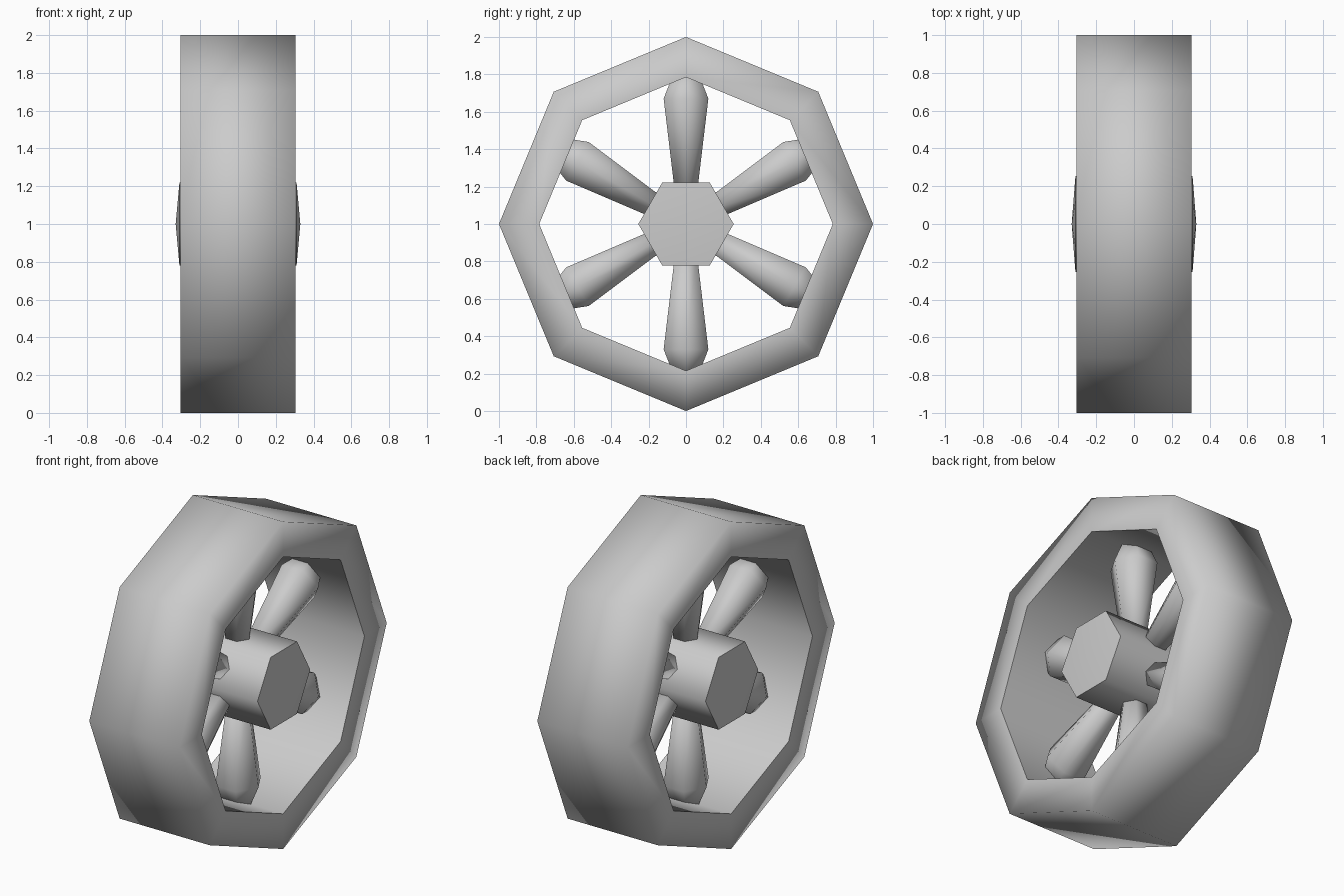
import bpy
import bmesh
from math import cos, sin, pi, radians
from mathutils import Matrix, Vector

cube = bpy.data.objects.get("Cube")
if cube:
    bpy.data.objects.remove(cube, do_unlink=True)

grey = bpy.data.materials.new("light_grey")
grey.use_nodes = True
grey.diffuse_color = (0.6, 0.6, 0.6, 1)
grey.node_tree.nodes["Principled BSDF"].inputs["Base Color"].default_value = grey.diffuse_color

CENTRE = Matrix.Translation((0, 0, 1))


def lathe(name, profile, sides, phase=0, closed=False, sharp_radius=None, matrix=CENTRE):
    """Spin (radius, position) points around the x axis with a few flat sides."""
    bm = bmesh.new()
    rings = []
    for radius, x in profile:
        angles = [phase + 2 * pi * i / sides for i in range(sides)]
        rings.append([bm.verts.new((x, radius * cos(a), radius * sin(a))) for a in angles])
    pairs = list(zip(rings, rings[1:]))
    if closed:
        pairs.append((rings[-1], rings[0]))
    for a, b in pairs:
        for i in range(sides):
            j = (i + 1) % sides
            bm.faces.new((a[i], a[j], b[j], b[i]))
    # Close pointed ends
    bmesh.ops.remove_doubles(bm, verts=bm.verts, dist=1e-5)
    bmesh.ops.recalc_face_normals(bm, faces=bm.faces)
    for face in bm.faces:
        face.smooth = True
    # Keep the chosen rim crisp
    if sharp_radius:
        for edge in bm.edges:
            p, q = (v.co for v in edge.verts)
            on_rim = all(abs(Vector((0, c.y, c.z)).length - sharp_radius) < 1e-4 for c in (p, q))
            edge.smooth = not (on_rim and abs(p.x - q.x) < 1e-4)
    bm.transform(matrix)
    mesh = bpy.data.meshes.new(name)
    bm.to_mesh(mesh)
    bm.free()
    mesh.materials.append(grey)
    obj = bpy.data.objects.new(name, mesh)
    bpy.context.collection.objects.link(obj)
    return obj


# Eight-sided rim, open through the middle
W, INNER = 0.305, 0.785
lathe("rim", [(1, -W), (1, W), (INNER, W), (INNER, -W)], 8, closed=True, sharp_radius=INNER)

# Six-sided hub with shallow pointed caps
HUB = 0.255
lathe("hub", [(0, -0.33), (HUB, -0.31), (HUB, 0.31), (0, 0.33)], 6, sharp_radius=HUB)

# Six flared spokes, ends buried in the hub and rim
spoke = [(0, 0.15), (0.066, 0.15), (0.138, 0.67), (0.08, 0.8), (0, 0.8)]
upright = Matrix.Rotation(-pi / 2, 4, "Y")
for n in range(6):
    turn = Matrix.Rotation(radians(60 * n), 4, "X")
    lathe(f"spoke_{n + 1}", spoke, 6, phase=radians(30), matrix=CENTRE @ turn @ upright)
